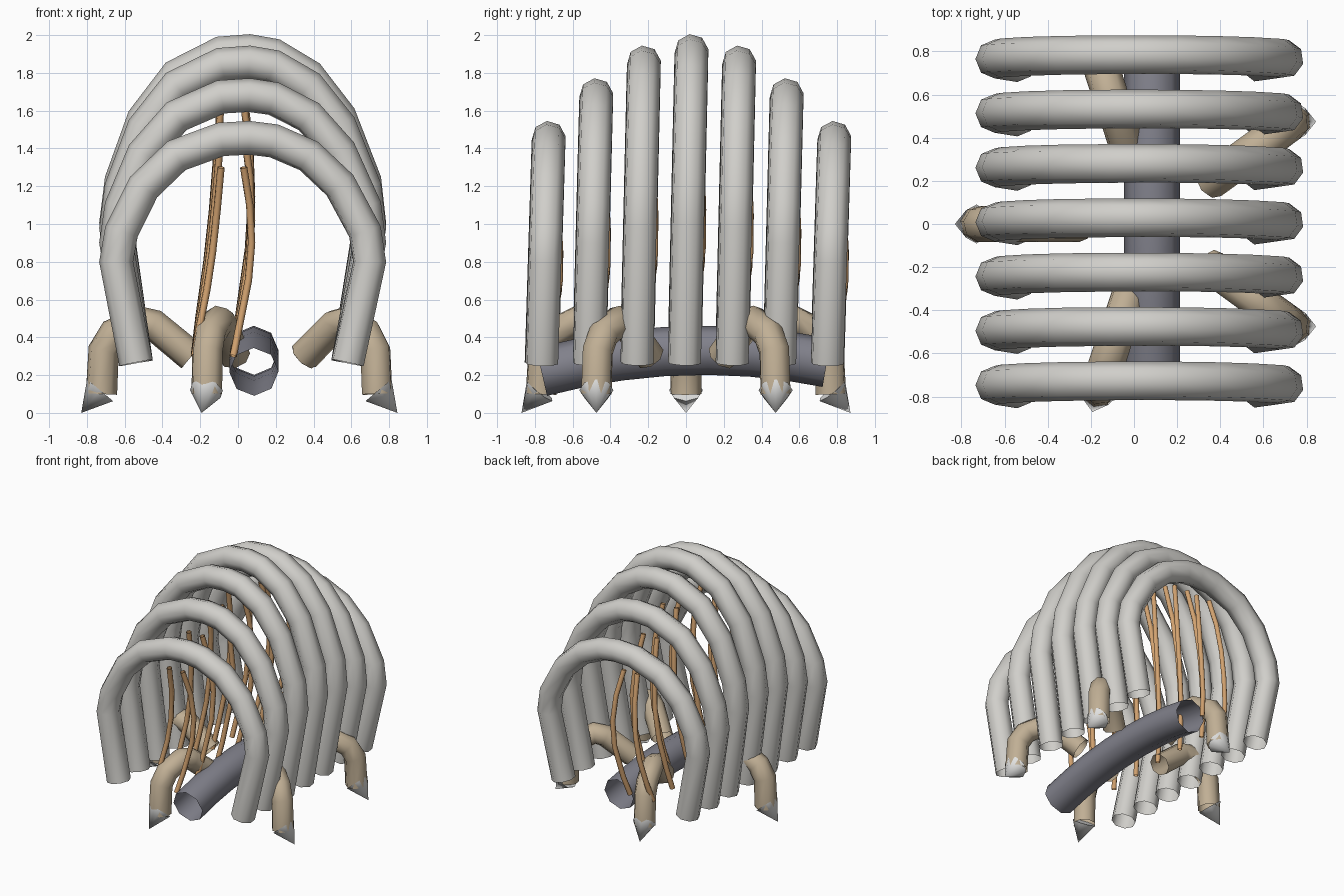
import bpy, bmesh, math
from mathutils import Vector

cube = bpy.data.objects.get("Cube")
if cube:
    bpy.data.objects.remove(cube, do_unlink=True)


def material(name, rgb):
    m = bpy.data.materials.new(name)
    m.use_nodes = True
    m.diffuse_color = (*rgb, 1)
    m.node_tree.nodes["Principled BSDF"].inputs["Base Color"].default_value = (*rgb, 1)
    return m


bone = material("pale_grey", (0.63, 0.62, 0.59))
claw_white = material("claw_white", (0.76, 0.76, 0.75))
tan = material("tan", (0.53, 0.43, 0.30))
slate = material("slate_grey", (0.22, 0.22, 0.26))
copper = material("copper", (0.64, 0.36, 0.16))


def add_object(name, bm, mat):
    """Turn a bmesh into a smooth-sided object with flat, crisp caps."""
    for f in bm.faces:
        f.smooth = len(f.verts) <= 4
        if not f.smooth:
            for e in f.edges:
                e.smooth = False
    mesh = bpy.data.meshes.new(name)
    bm.to_mesh(mesh)
    bm.free()
    mesh.materials.append(mat)
    ob = bpy.data.objects.new(name, mesh)
    bpy.context.collection.objects.link(ob)
    return ob


def tube(name, path, radius, mat, sides=8):
    """Sweep an open-ended round tube along a path, mitred at each bend."""
    pts = [Vector(p) for p in path]
    bm = bmesh.new()
    rings, side = [], None
    for i, p in enumerate(pts):
        before = (p - pts[i - 1]).normalized() if i else Vector()
        after = (pts[i + 1] - p).normalized() if i < len(pts) - 1 else Vector()
        t = (before + after).normalized()
        if side is None:
            side = t.orthogonal()
        side = (side - t * side.dot(t)).normalized()
        up = t.cross(side)
        angles = [math.tau * k / sides for k in range(sides)]
        rings.append([bm.verts.new(p + radius * (side * math.cos(a) + up * math.sin(a)))
                      for a in angles])
    for a, b in zip(rings, rings[1:]):
        for k in range(sides):
            n = (k + 1) % sides
            bm.faces.new((a[k], a[n], b[n], b[k]))
    return add_object(name, bm, mat)


# Arched ribs and the pair of thin strings hanging inside each one
FOOT, RISE = 0.265, 1.19
rib_arch = [(-.54, .265), (-.645, .80), (-.617, .96), (-.5, 1.195), (-.325, 1.362),
            (-.09, 1.448), (.06, 1.456), (.19, 1.44), (.375, 1.36), (.54, 1.205),
            (.672, .96), (.697, .80), (.58, .265)]
string_left = [(-.09, 1.30), (-.11, 1.08), (-.135, .85), (-.165, .65), (-.205, .45), (-.23, .30)]
string_right = [(.03, 1.30), (.062, 1.1), (.072, .9), (.055, .7), (.005, .45), (-.025, .30)]
stretch = {0: 1.386, 1: 1.335, 2: 1.19, 3: 1.0}

for i in range(-3, 4):
    s, y0 = stretch[abs(i)], i * 0.252 - 0.008

    def lift(z):
        return FOOT + (z - FOOT) * s

    # each rib leans gently backward as it rises
    tube(f"rib_{i + 4}", [(x, y0 + 0.037 * (z - FOOT) / RISE, lift(z))
                          for x, z in rib_arch], 0.09, bone)
    for side, path in (("left", string_right), ("right", string_left)):
        tube(f"string_{side}_{i + 4}",
             [(x, y0 + 0.097 - 0.36 * (z - 0.8) ** 2, lift(z)) for x, z in path],
             0.02, copper, 6)

# Arched spine tube lying along the floor of the cage
CX = 0.084
tube("spine", [(CX, y, 0.33 - 0.155 * y * y + 0.029 * y)
               for y in (-.765, -.55, -.35, -.12, .12, .35, .55, .745)], 0.13, slate)

# Five bent legs spread evenly around the spine, each ending in a tilted claw
leg_path = [(.33, .30), (.53, .465), (.61, .485), (.74, .42), (.795, .33), (.807, .10)]
claw_heading = [0, 105, 180, 255, 0]
for k, heading in enumerate(claw_heading):
    a, h = math.radians(36 + 72 * k), math.radians(heading)
    spoke = [Vector((CX + r * math.cos(a), r * math.sin(a), z)) for r, z in leg_path]
    tube(f"leg_{k + 1}", spoke, 0.084, tan)

    out = Vector((math.cos(h), math.sin(h), 0))
    base = spoke[-1] + out * 0.007 + Vector((0, 0, 0.02))
    tip = base + out * 0.1 - Vector((0, 0, 0.12))
    axis = tip - base
    bm = bmesh.new()
    bmesh.ops.create_cone(bm, cap_ends=True, segments=8, radius1=0.09, radius2=0,
                          depth=axis.length)
    bmesh.ops.remove_doubles(bm, verts=bm.verts, dist=0.0001)
    claw = add_object(f"claw_{k + 1}", bm, claw_white)
    claw.rotation_euler = axis.to_track_quat('Z', 'Y').to_euler()
    claw.location = (base + tip) / 2
